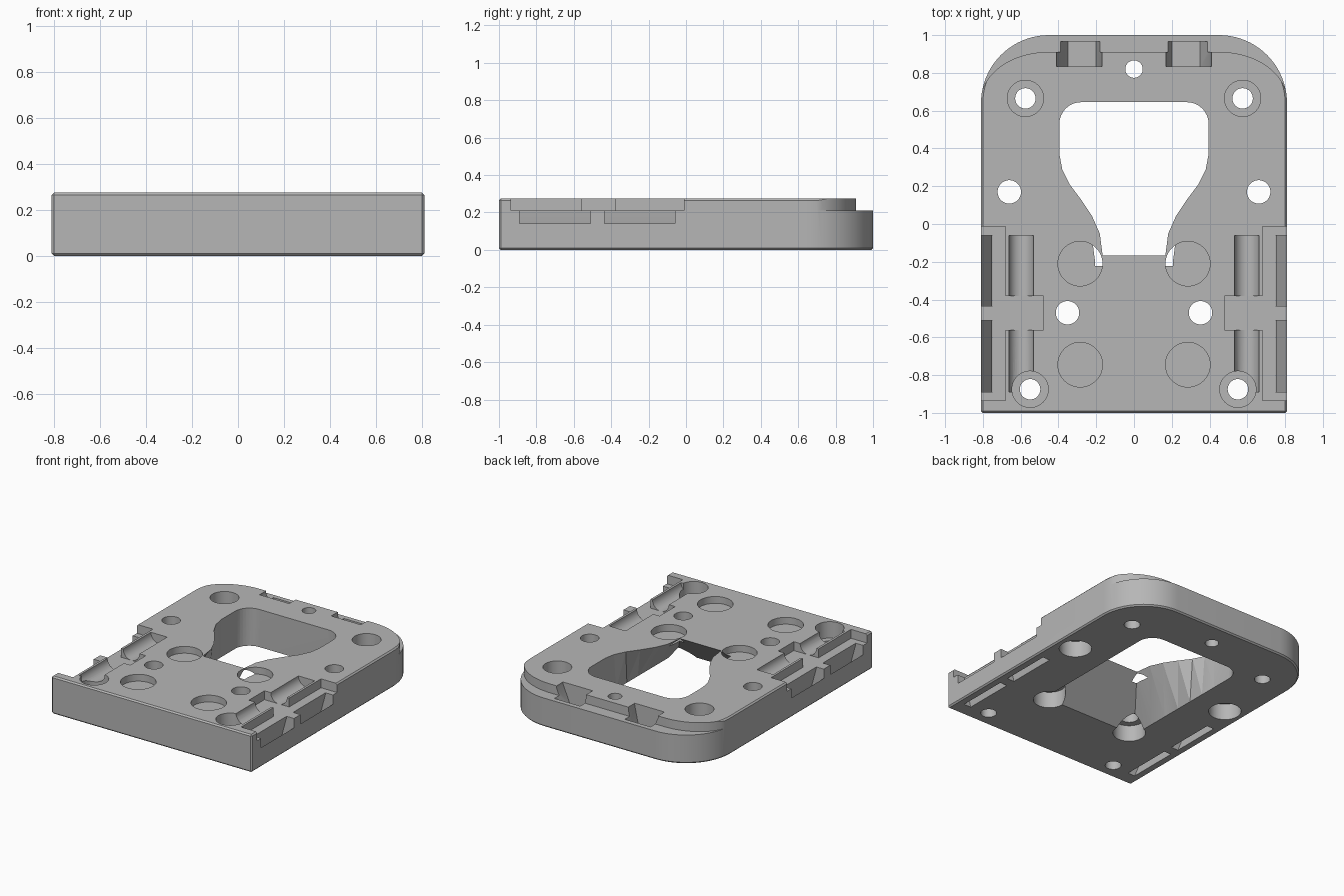
import bpy, bmesh, math

cube = bpy.data.objects.get("Cube")
if cube:
    bpy.data.objects.remove(cube, do_unlink=True)

W, TOP, LEDGE = 0.81, 0.275, 0.21

grey = bpy.data.materials.new("matte grey")
grey.use_nodes = True
colour = (0.47, 0.47, 0.47, 1)
grey.diffuse_color = colour
grey.node_tree.nodes["Principled BSDF"].inputs["Base Color"].default_value = colour


def loft(name, rings):
    """Closed solid through rings of equal point count."""
    bm = bmesh.new()
    loops = [[bm.verts.new(p) for p in ring] for ring in rings]
    n = len(loops[0])
    bm.faces.new(loops[0])
    bm.faces.new(loops[-1])
    for a, b in zip(loops, loops[1:]):
        for i in range(n):
            j = (i + 1) % n
            bm.faces.new((a[i], a[j], b[j], b[i]))
    bmesh.ops.recalc_face_normals(bm, faces=bm.faces)
    mesh = bpy.data.meshes.new(name)
    bm.to_mesh(mesh)
    bm.free()
    mesh.materials.append(grey)
    obj = bpy.data.objects.new(name, mesh)
    bpy.context.collection.objects.link(obj)
    return obj


def prism(name, outline, z0, z1):
    return loft(name, [[(x, y, z) for x, y in outline] for z in (z0, z1)])


def box(x0, x1, y0, y1, z0, z1):
    return prism("cutter", [(x0, y0), (x1, y0), (x1, y1), (x0, y1)], z0, z1)


def along_y(section, y0, y1):
    return loft("cutter", [[(x, y, z) for x, z in section] for y in (y0, y1)])


def arc(cx, cy, rx, ry, a0, a1, steps):
    angles = [math.radians(a0 + (a1 - a0) * i / steps) for i in range(steps + 1)]
    return [(cx + rx * math.cos(a), cy + ry * math.sin(a)) for a in angles]


def drill(x, y, r, z0, z1):
    cut(prism("cutter", arc(x, y, r, r, 0, 352.5, 47), z0, z1))


def apply(mod):
    bpy.context.view_layer.objects.active = plate
    bpy.ops.object.modifier_apply(modifier=mod.name)


def cut(cutter):
    cutter.hide_render = True
    mod = plate.modifiers.new("cut", 'BOOLEAN')
    mod.operation = 'DIFFERENCE'
    mod.solver = 'EXACT'
    mod.object = cutter
    apply(mod)
    bpy.data.objects.remove(cutter, do_unlink=True)


def mirror(outline):
    return outline + [(-x, y) for x, y in reversed(outline)]


# Plate with rounded back corners and fine chamfers
plate = prism("base_plate", mirror([(W, -1)] + arc(W - 0.36, 0.64, 0.36, 0.36, 0, 90, 20)), 0, TOP)
bevel = plate.modifiers.new("chamfer", 'BEVEL')
bevel.width = 0.01
bevel.segments = 1
bevel.limit_method = 'ANGLE'
bevel.angle_limit = math.radians(50)
apply(bevel)

# Stepped ledge around the back
inner = arc(W - 0.35, 0.64, 0.355, 0.27, 0, 90, 20)
cut(prism("cutter", mirror([(1, 1.2), (1, 0.64)] + inner), LEDGE, 0.4))

# Keyhole opening that widens into a ramped chute below
neck = [(0.165, -0.165), (0.18, -0.05), (0.22, 0.04), (0.28, 0.13),
        (0.34, 0.21), (0.38, 0.29), (0.395, 0.37)]
corner = arc(0.28, 0.53, 0.115, 0.115, 0, 90, 8)
upper = mirror(neck + corner)
lower = mirror([(0.395, 0.37 - (0.37 - y) * 1.57) for x, y in neck] + corner)
chute = loft("cutter", [[(x, y, 0.0) for x, y in lower], [(x, y, TOP) for x, y in upper]])
bm = bmesh.new()
bm.from_mesh(chute.data)
# stretch the chute slightly past both faces
for v in bm.verts:
    v.co.z = (v.co.z - TOP / 2) * 1.01 + TOP / 2
bmesh.ops.triangulate(bm, faces=[f for f in bm.faces if len(f.verts) == 4])
bm.to_mesh(chute.data)
bm.free()
cut(chute)

# Centre hole at the back
drill(0, 0.82, 0.046, -0.1, 0.4)

for s in (-1, 1):
    # Shallow round pockets on top
    for y in (-0.21, -0.745):
        drill(s * 0.285, y, 0.118, TOP - 0.05, 0.4)
    # Through holes counterbored from below
    for x, y in ((0.66, 0.17), (0.352, -0.47)):
        drill(s * x, y, 0.062, -0.1, 0.4)
        drill(s * x, y, 0.11, -0.1, 0.12)
    # Corner screw holes counterbored from above
    for x, y in ((0.575, 0.665), (0.55, -0.875)):
        drill(s * x, y, 0.054, -0.1, 0.4)
        drill(s * x, y, 0.096, TOP - 0.12, 0.4)

    # Side recess with a cross arm reaching inwards
    recess = [(0.9, -0.935), (0.68, -0.935), (0.68, -0.56), (0.48, -0.56),
              (0.48, -0.38), (0.68, -0.38), (0.68, -0.012), (0.9, -0.012)]
    cut(prism("cutter", [(s * x, y) for x, y in recess], LEDGE, 0.4))

    for y0, y1 in ((-0.89, -0.51), (-0.435, -0.06)):
        # Slanted strap slot from the underside to the side
        slot = [(0.69, -0.02), (0.745, -0.02), (0.81, 0.142), (0.9, 0.142),
                (0.9, 0.24), (0.75, 0.24), (0.75, 0.2)]
        cut(along_y([(s * x, z) for x, z in slot], y0, y1))
    # Rounded troughs beside the recess
    for y0, y1 in ((-0.89, -0.56), (-0.38, -0.06)):
        trough = arc(0.597, TOP, 0.066, 0.066, 180, 360, 16)
        trough = [(0.531, 0.4)] + trough + [(0.663, 0.4)]
        cut(along_y([(s * x, z) for x, z in trough], y0, y1))

    # Tapered clip notches in the back edge
    notch = [(0.17, 0.4), (0.17, 0.26), (0.2, 0.12), (0.35, 0.12), (0.41, 0.26), (0.41, 0.4)]
    cut(along_y([(s * x, z) for x, z in notch], 0.835, 0.965))

# Smooth curved walls, keep edges crisp
bpy.ops.object.select_all(action='DESELECT')
plate.select_set(True)
bpy.context.view_layer.objects.active = plate
bpy.ops.object.shade_smooth_by_angle(angle=math.radians(25))
